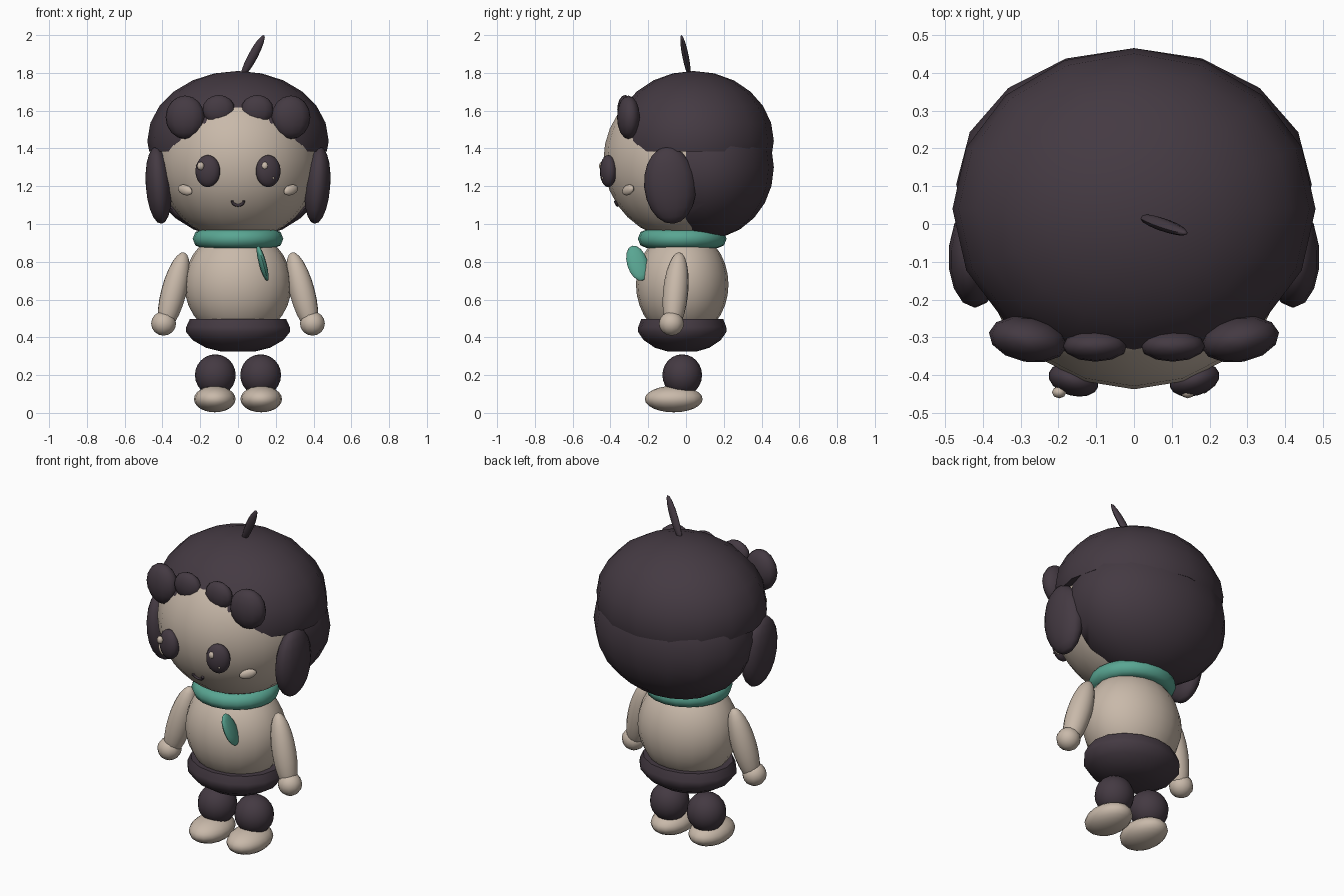
import bpy, bmesh, math
from mathutils import Vector, Matrix, Euler

if "Cube" in bpy.data.objects:
    bpy.data.objects.remove(bpy.data.objects["Cube"])


def material(name, rgb):
    m = bpy.data.materials.new(name)
    m.diffuse_color = (*rgb, 1)
    m.use_nodes = True
    m.node_tree.nodes["Principled BSDF"].inputs["Base Color"].default_value = m.diffuse_color
    return m


DARK = material("dark plum", (0.058, 0.042, 0.055))
CREAM = material("warm cream", (0.58, 0.485, 0.40))
TEAL = material("teal", (0.10, 0.38, 0.29))


def finish(name, bm, mat, angle=60):
    bmesh.ops.recalc_face_normals(bm, faces=bm.faces)
    me = bpy.data.meshes.new(name)
    bm.to_mesh(me)
    bm.free()
    me.materials.append(mat)
    ob = bpy.data.objects.new(name, me)
    bpy.context.collection.objects.link(ob)
    bpy.ops.object.select_all(action='DESELECT')
    ob.select_set(True)
    bpy.context.view_layer.objects.active = ob
    bpy.ops.object.shade_smooth_by_angle(angle=math.radians(angle))
    return ob


def ellipsoid(name, mat, loc, radii, rot=(0, 0, 0), seg=16, rings=12, cut=None):
    """Scaled sphere; cut = (point, normal) removes the side the normal points to."""
    bm = bmesh.new()
    bmesh.ops.create_uvsphere(bm, u_segments=seg, v_segments=rings, radius=1)
    turn = rot if hasattr(rot, "to_matrix") else Euler([math.radians(a) for a in rot])
    m = Matrix.Translation(loc) @ turn.to_matrix().to_4x4() @ Matrix.Diagonal((*radii, 1))
    bmesh.ops.transform(bm, matrix=m, verts=bm.verts)
    if cut:
        res = bmesh.ops.bisect_plane(bm, geom=bm.verts[:] + bm.edges[:] + bm.faces[:],
                                     plane_co=cut[0], plane_no=cut[1], clear_outer=True)
        edges = [e for e in res["geom_cut"] if isinstance(e, bmesh.types.BMEdge)]
        bmesh.ops.edgeloop_fill(bm, edges=edges)
    return finish(name, bm, mat)


def capsule_between(name, mat, a, b, rx, ry, **kw):
    """Ellipsoid whose long axis runs from a to b."""
    a, b = Vector(a), Vector(b)
    d = b - a
    return ellipsoid(name, mat, (a + b) / 2, (rx, ry, d.length / 2),
                     Vector((0, 0, 1)).rotation_difference(d), **kw)


def lathe(name, mat, profile, centre, yscale, seg=16, closed=False):
    bm = bmesh.new()
    rows = []
    for r, z in profile:
        rows.append([bm.verts.new((centre[0] + r * math.cos(2 * math.pi * i / seg),
                                   centre[1] + r * yscale * math.sin(2 * math.pi * i / seg),
                                   z)) for i in range(seg)])
    pairs = list(zip(rows, rows[1:]))
    if closed:
        pairs.append((rows[-1], rows[0]))
    else:
        bm.faces.new(rows[0])
        bm.faces.new(rows[-1])
    for lo, hi in pairs:
        for i in range(seg):
            j = (i + 1) % seg
            bm.faces.new((lo[i], lo[j], hi[j], hi[i]))
    return finish(name, bm, mat, 50)


# Head and hair
ellipsoid("head", CREAM, (0, 0, 1.34), (0.43, 0.437, 0.43), seg=20, rings=16)
ellipsoid("hair_cap", DARK, (0, 0.04, 1.44), (0.48, 0.425, 0.37),
          cut=((0, 0, 1.385), (0, 0, -1)))
ellipsoid("back_hair", DARK, (0, 0.105, 1.30), (0.47, 0.36, 0.38),
          cut=((0, 0, 0), (0, -1, 0)))
capsule_between("hair_sprout", DARK, (0.018, 0.02, 1.775), (0.138, -0.025, 2.0),
                0.025, 0.017, seg=8, rings=8)

# Face: mouth is a small smiling tube
curve = bpy.data.curves.new("mouth", 'CURVE')
curve.dimensions = '3D'
curve.bevel_depth = 0.008
curve.bevel_resolution = 1
curve.use_fill_caps = True
line = curve.splines.new('POLY')
line.points.add(8)
for i, p in enumerate(line.points):
    t = math.pi * i / 8
    p.co = (-0.031 * math.cos(t), -0.375 + 0.012 * math.sin(t),
            1.123 - 0.024 * math.sin(t), 1)
curve.materials.append(DARK)
bpy.context.collection.objects.link(bpy.data.objects.new("mouth", curve))

for s, side in ((-1, "left"), (1, "right")):
    # Eyes with two glints each, cheeks
    ellipsoid(f"{side}_eye", DARK, (s * 0.16, -0.412, 1.28), (0.068, 0.042, 0.085),
              (0, 0, s * 16))
    gx = -0.198 if s < 0 else 0.142
    ellipsoid(f"{side}_eye_glint", CREAM, (gx, -0.445, 1.307), (0.019, 0.016, 0.022),
              seg=8, rings=6)
    ellipsoid(f"{side}_eye_spark", CREAM, (gx + 0.045, -0.442, 1.243), (0.006,) * 3,
              seg=8, rings=6)
    ellipsoid(f"{side}_cheek", CREAM, (s * 0.28, -0.307, 1.18), (0.048, 0.018, 0.027),
              (0, -s * 15, s * 38), seg=12, rings=8)

    # Fringe curls and hanging side locks
    ellipsoid(f"{side}_outer_curl", DARK, (s * 0.28, -0.305, 1.565), (0.105, 0.06, 0.115),
              (0, 0, s * 10), seg=12, rings=8)
    ellipsoid(f"{side}_inner_curl", DARK, (s * 0.102, -0.322, 1.605), (0.086, 0.042, 0.078),
              seg=12, rings=8)
    ellipsoid(f"{side}_side_lock", DARK, (s * 0.42, -0.085, 1.205), (0.07, 0.137, 0.205),
              (5, s * 4, 0), seg=14, rings=10)

    # Arms, hands, legs, feet
    capsule_between(f"{side}_arm", CREAM, (s * 0.285, -0.035, 0.85),
                    (s * 0.395, -0.075, 0.43), 0.068, 0.066)
    ellipsoid(f"{side}_hand", CREAM, (s * 0.394, -0.077, 0.473), (0.066, 0.066, 0.064),
              seg=12, rings=8)
    ellipsoid(f"{side}_leg", DARK, (s * 0.12, -0.02, 0.2), (0.108, 0.105, 0.11))
    ellipsoid(f"{side}_foot", CREAM, (s * 0.123, -0.065, 0.073), (0.11, 0.153, 0.07))

# Body, shorts and scarf
ellipsoid("body", CREAM, (0, -0.02, 0.68), (0.284, 0.245, 0.29), seg=20, rings=16)
lathe("shorts", DARK, [(0.09, 0.325), (0.17, 0.345), (0.24, 0.385), (0.276, 0.43),
                       (0.274, 0.455), (0.255, 0.497)], (0, -0.02), 0.85)
lathe("scarf", TEAL, [(0.19 + 0.05 * math.cos(a * math.pi / 4), 0.922 + 0.05 * math.sin(a * math.pi / 4))
                      for a in range(8)], (0, -0.02), 0.98, seg=20, closed=True)
capsule_between("scarf_tail", TEAL, (0.105, -0.285, 0.885), (0.155, -0.23, 0.7),
                0.055, 0.02, seg=12, rings=8)
